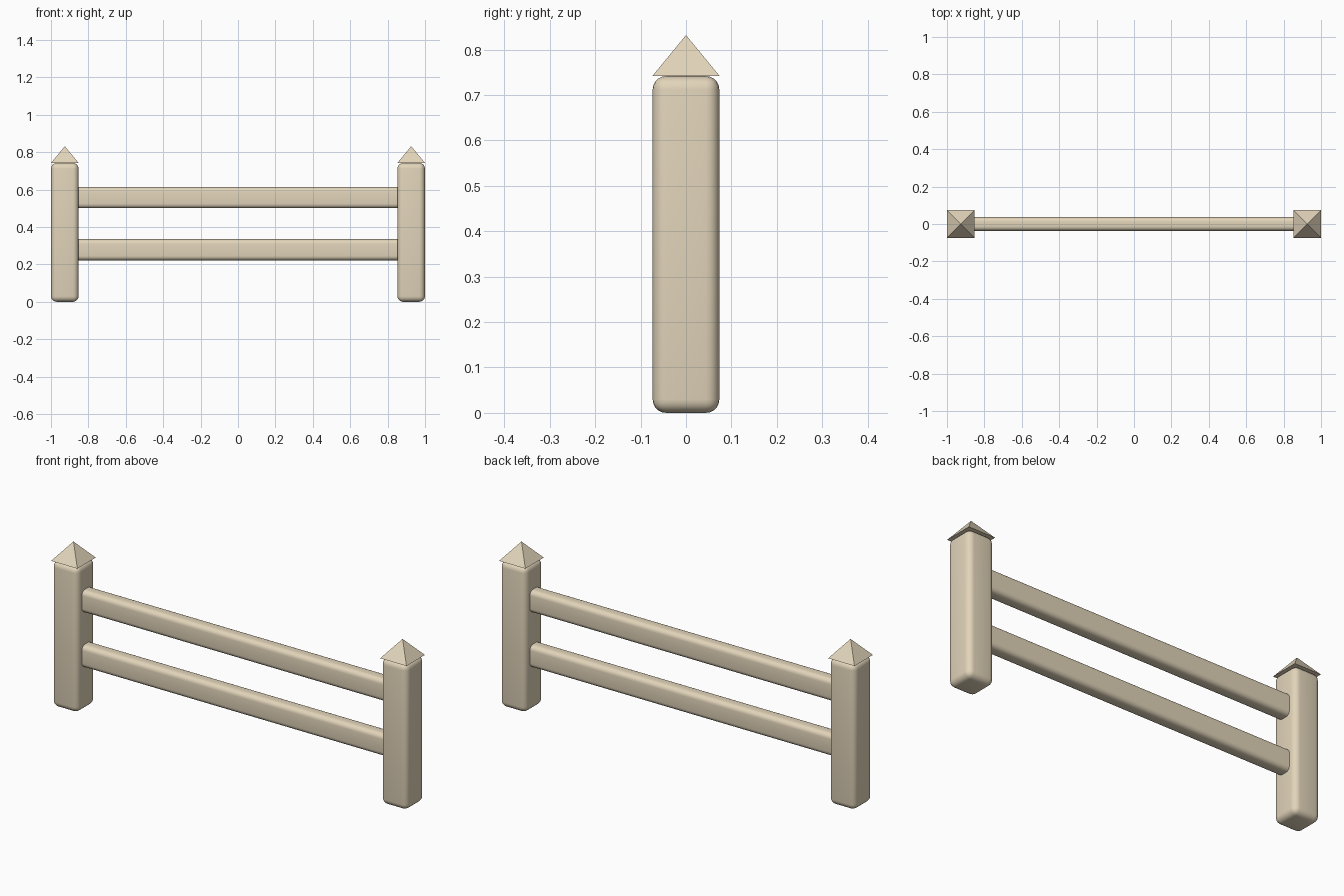
import bpy, bmesh
from math import radians

if "Cube" in bpy.data.objects:
    bpy.data.objects.remove(bpy.data.objects["Cube"])

wood = bpy.data.materials.new("pale_wood")
wood.diffuse_color = (0.76, 0.66, 0.49, 1)
wood.use_nodes = True
wood.node_tree.nodes["Principled BSDF"].inputs["Base Color"].default_value = wood.diffuse_color


def rounded_box(name, size, centre, radius, along_x=False):
    """Box with rounded edges; along_x rounds only the long edges."""
    bm = bmesh.new()
    bmesh.ops.create_cube(bm, size=1)
    bmesh.ops.scale(bm, vec=size, verts=bm.verts)
    edges = [e for e in bm.edges if not along_x
             or abs(e.verts[0].co.x - e.verts[1].co.x) > 0.1]
    bmesh.ops.bevel(bm, geom=edges, offset=radius, segments=5,
                    profile=0.5, affect='EDGES')
    finish(name, bm, centre, True)


def finish(name, bm, centre, smooth):
    mesh = bpy.data.meshes.new(name)
    bm.to_mesh(mesh)
    bm.free()
    mesh.materials.append(wood)
    ob = bpy.data.objects.new(name, mesh)
    ob.location = centre
    bpy.context.collection.objects.link(ob)
    if smooth:
        bpy.ops.object.select_all(action='DESELECT')
        ob.select_set(True)
        bpy.context.view_layer.objects.active = ob
        bpy.ops.object.shade_smooth_by_angle(angle=radians(35))


def pyramid(name, half, height, centre):
    bm = bmesh.new()
    base = [bm.verts.new((x * half, y * half, 0))
            for x, y in ((-1, -1), (1, -1), (1, 1), (-1, 1))]
    tip = bm.verts.new((0, 0, height))
    bm.faces.new(base[::-1])
    for i in range(4):
        bm.faces.new((base[i], base[(i + 1) % 4], tip))
    finish(name, bm, centre, False)


# posts with pointed caps
for side, x in (("left", -0.926), ("right", 0.926)):
    rounded_box(side + "_post", (0.147, 0.147, 0.742), (x, 0, 0.371), 0.03)
    pyramid(side + "_cap", 0.074, 0.09, (x, 0, 0.742))

# horizontal rails
for level, z in (("lower", 0.278), ("upper", 0.557)):
    rounded_box(level + "_rail", (1.72, 0.073, 0.113), (0, 0, z), 0.024, True)
